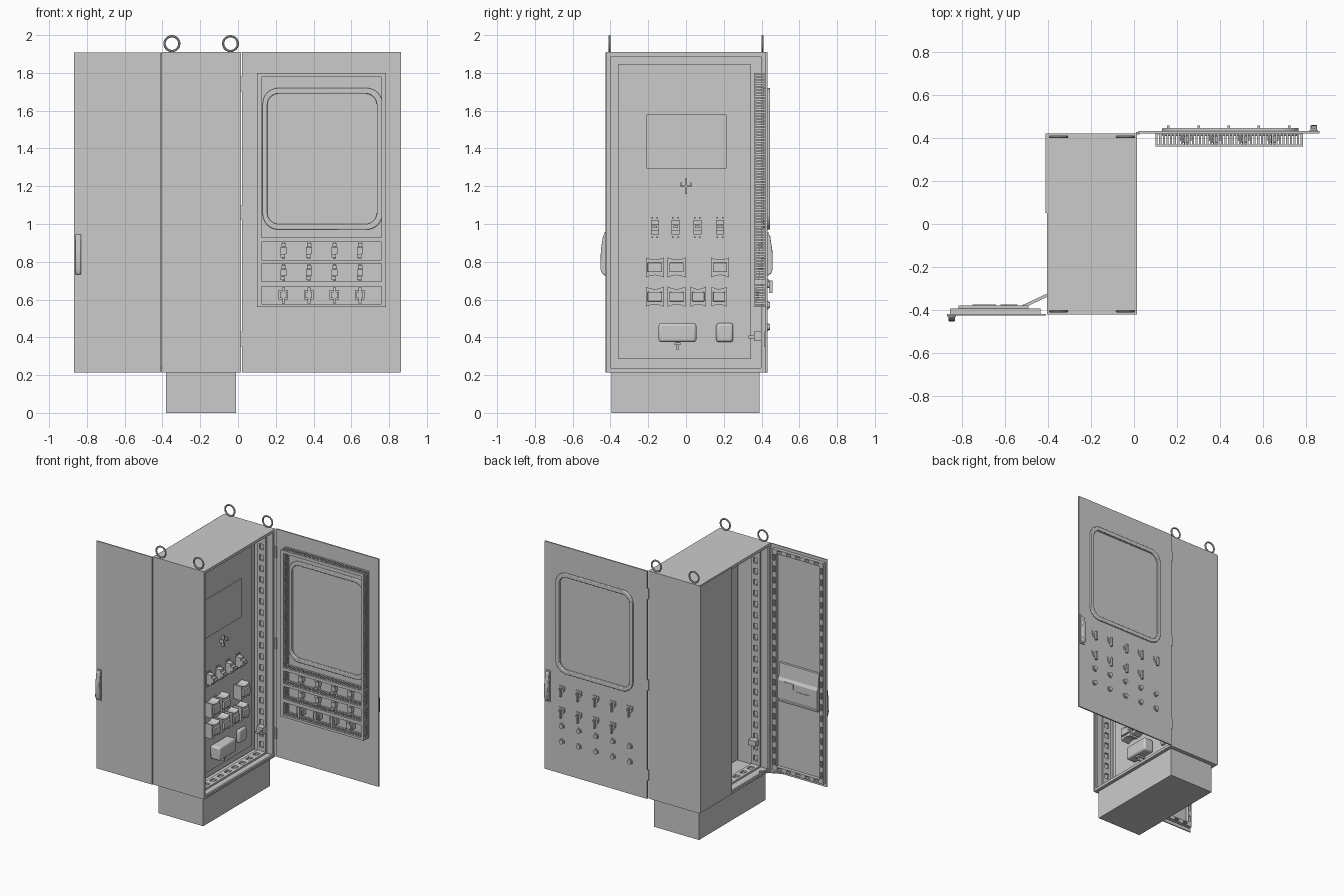
import bpy, bmesh, math
from mathutils import Matrix, Vector

if "Cube" in bpy.data.objects:
    bpy.data.objects.remove(bpy.data.objects["Cube"])


def finish(name, bm, bevel=0, smooth=False):
    bmesh.ops.recalc_face_normals(bm, faces=bm.faces)
    me = bpy.data.meshes.new(name)
    bm.to_mesh(me)
    bm.free()
    ob = bpy.data.objects.new(name, me)
    bpy.context.collection.objects.link(ob)
    if bevel:
        m = ob.modifiers.new("bevel", 'BEVEL')
        m.width, m.segments, m.limit_method = bevel, 3, 'ANGLE'
    if smooth:
        bpy.context.view_layer.objects.active = ob
        ob.select_set(True)
        bpy.ops.object.shade_smooth_by_angle()
        ob.select_set(False)
    return ob


def boxes(name, items, bevel=0):
    """One object from boxes given as (x0, x1, y0, y1, z0, z1)."""
    bm = bmesh.new()
    for x0, x1, y0, y1, z0, z1 in items:
        mat = (Matrix.Translation(((x0 + x1) / 2, (y0 + y1) / 2, (z0 + z1) / 2))
               @ Matrix.Diagonal((x1 - x0, y1 - y0, z1 - z0, 1)))
        bmesh.ops.create_cube(bm, size=1, matrix=mat)
    return finish(name, bm, bevel, bevel > 0)


def ladder(b, long, wide, pitch, rung, edge):
    """Perforated strip filling box b: two side bars with rungs between."""
    out = []
    for s in (0, 1):
        c = list(b)
        if s:
            c[2 * wide] = b[2 * wide + 1] - edge
        else:
            c[2 * wide + 1] = b[2 * wide] + edge
        out.append(c)
    lo, hi = b[2 * long], b[2 * long + 1]
    n = max(1, round((hi - lo - rung) / pitch))
    for i in range(n + 1):
        c = list(b)
        c[2 * long] = lo + (hi - lo - rung) * i / n
        c[2 * long + 1] = c[2 * long] + rung
        out.append(c)
    return out


def prism(name, profiles, x0, x1, bevel=0):
    """Extrude (y, z) outlines along x."""
    bm = bmesh.new()
    for pts in profiles:
        f = bm.faces.new([bm.verts.new((x0, y, z)) for y, z in pts])
        r = bmesh.ops.extrude_face_region(bm, geom=[f])
        bmesh.ops.translate(bm, vec=(x1 - x0, 0, 0),
                            verts=[v for v in r['geom'] if isinstance(v, bmesh.types.BMVert)])
    return finish(name, bm, bevel, bevel > 0)


def cylinders(name, items):
    """Cylinders along y given as (x, z, radius, y0, y1)."""
    bm = bmesh.new()
    for x, z, r, y0, y1 in items:
        bmesh.ops.create_cone(bm, cap_ends=True, segments=24, radius1=r, radius2=r, depth=y1 - y0,
                              matrix=Matrix.Translation((x, (y0 + y1) / 2, z)) @ Matrix.Rotation(math.pi / 2, 4, 'X'))
    return finish(name, bm, 0, True)


def round_rect(x0, x1, z0, z1, r, n=8):
    pts = []
    for k, (cx, cz) in enumerate(((x1 - r, z1 - r), (x0 + r, z1 - r), (x0 + r, z0 + r), (x1 - r, z0 + r))):
        for i in range(n + 1):
            a = math.pi / 2 * (k + i / n)
            pts.append((cx + r * math.cos(a), cz + r * math.sin(a)))
    return pts


def ring(name, outer, inner, y0, y1, bevel=0):
    bm = bmesh.new()
    loops = [[bm.verts.new((x, y, z)) for x, z in pts]
             for pts, y in ((outer, y0), (inner, y0), (inner, y1), (outer, y1))]
    n = len(outer)
    for k in range(4):
        a, b = loops[k], loops[(k + 1) % 4]
        for i in range(n):
            j = (i + 1) % n
            bm.faces.new((a[i], a[j], b[j], b[i]))
    return finish(name, bm, bevel, True)


# --- cabinet shell, open at +x and on half of the -x side ---
boxes("plinth", [(-.38, -.01, -.395, .39, 0, .216)])
T = .01
boxes("cabinet_shell", [
    (-.405, .015, -.42, .42, .215, .215 + T), (-.405, .015, -.42, .42, 1.91 - T, 1.91),
    (-.405, .015, -.42, -.42 + T, .215, 1.91), (-.405, .015, .42 - T, .42, .215, 1.91)])
for nm, x0, x1, ya in (("front_opening_lip", 0, .013, .42), ("rear_opening_lip", -.404, -.392, .06)):
    boxes(nm, [(x0, x1, -.418, -.398, .217, 1.908), (x0, x1, ya - .022, ya - .002, .217, 1.908),
               (x0, x1, -.418, ya, .217, .237), (x0, x1, -.418, ya, 1.888, 1.908)])
boxes("rear_fixed_panel", [(-.412, -.404, .05, .42, .22, 1.905)])

# --- perforated mounting rails ---
rails = []
for x0 in (-.12, -.33):
    for y0 in (-.41, .397):
        rails += ladder((x0, x0 + .07, y0, y0 + .013, .225, 1.9), 2, 0, .083, .04, .018)
    rails += ladder((x0, x0 + .07, -.4, .4, .225, .238), 1, 0, .083, .04, .018)
    rails += ladder((x0, x0 + .07, -.4, .4, 1.887, 1.9), 1, 0, .083, .04, .018)
boxes("mounting_rails", rails)
boxes("rail_brackets", [(-.1, -.05, .36, .4, .38, .43), (-.09, -.06, .33, .37, .395, .41),
                        (-.32, -.26, -.4, -.36, .39, .43)])

# --- mounting plate and its equipment ---
P = -.13
boxes("mounting_plate", [(P - .02, P - .012, -.397, .397, .238, 1.888), (P - .014, P, -.36, .345, .285, 1.845)])
boxes("display_panel", [(P, P + .008, -.21, .215, 1.295, 1.58)])
boxes("cable_hook", [(P, P + .02, -.006, .006, 1.16, 1.24), (P + .01, P + .02, -.03, .03, 1.195, 1.205),
                     (P, P + .03, -.03, -.022, 1.195, 1.22), (P, P + .03, .022, .03, 1.195, 1.22)])
brk = []
for y in (-.165, -.055, .06, .18):
    brk += [(P, P + .04, y - .021, y + .021, .945, 1.02), (P + .04, P + .06, y - .021, y + .021, .965, 1.0),
            (P + .06, P + .075, y - .012, y + .012, .98, .992)]
    brk += [(P, P + .01, y + d - .004, y + d + .004, z, z + .008)
            for d in (-.014, .014) for z in (.925, 1.03)]
boxes("circuit_breakers", brk)


def waisted(y, z, w, h):
    n, pts = 8, []
    for s in (1, -1):   # concave top and bottom edges
        pts += [(y + s * w * (1 - 2 * i / n), z + s * (h - .012 * math.sin(math.pi * i / n)))
                for i in range(n + 1)]
    return pts


spots = [(-.165, .77, .048), (-.05, .77, .047), (.18, .77, .047),
         (-.165, .615, .048), (-.05, .615, .047), (.065, .615, .04), (.175, .615, .04)]
prism("contactor_bodies", [waisted(y, z, w, .053) for y, z, w in spots], P, P + .065)
boxes("contactor_fronts", [(P + .06, P + .08, y - w * .8, y + w * .8, z - .025, z + .025) for y, z, w in spots], .003)
boxes("power_socket", [(P, P + .08, -.145, .055, .375, .475)], .014)
boxes("socket_lever", [(P, P + .05, -.052, -.038, .335, .38), (P, P + .06, -.06, -.03, .36, .372)])
boxes("small_socket", [(P, P + .03, .16, .25, .375, .475)], .014)

# --- front door, swung open, inside facing -y ---
hole = round_rect(.155, .735, 1.0, 1.69, .06)
ring("front_door", round_rect(.02, .862, .215, 1.91, .001), hole, .421, .431)
big = round_rect(.13, .765, .97, 1.72, .085)
ring("window_frame_outside", big, hole, .43, .446, .005)
ring("window_frame_inside", big, hole, .408, .422, .005)
boxes("window_pane", [(.15, .74, .423, .428, .99, 1.7)])
boxes("door_hinges", [(.01, .026, .416, .428, z, z + .08) for z in (.35, 1.02, 1.7)])

# slotted wiring ducts on the inside of the door
duct, cover = [], []
F0, F1 = .362, .422
for x0, x1 in ((.1, .124), (.76, .784)):
    cover.append((x0, x1, .359, .365, .56, 1.8))
    for x in (x0, x1 - .004):
        duct += ladder((x, x + .004, F0, F1, .56, 1.8), 2, 1, .017, .01, .006)
for z0, z1 in ((1.778, 1.8), (.905, .928), (.79, .81), (.67, .695), (.56, .577)):
    cover.append((.124, .76, .359, .365, z0, z1))
    for z in (z0, z1 - .004):
        duct += ladder((.1, .784, F0, F1, z, z + .004), 0, 1, .017, .01, .006)
boxes("wiring_duct_fingers", duct)
boxes("wiring_duct_covers", cover)

# contact blocks between the ducts
blocks = []
for x in (.24, .375, .51, .645):
    for z in (.86, .742):
        blocks += [(x - .016, x + .016, .39, .422, z - .018, z + .018),
                   (x - .01, x + .014, .38, .422, z + .02, z + .038),
                   (x - .014, x + .01, .38, .422, z - .038, z - .02),
                   (x - .008, x + .008, .405, .422, z - .045, z + .045)]
    blocks += [(x - .026, x + .026, .385, .422, .6, .65), (x - .008, x + .008, .37, .422, .58, .665),
               (x - .017, x + .017, .375, .422, .608, .64)]
boxes("contact_blocks", blocks)

# switches and push buttons on the outside of the door
cols = (.72, .58, .44, .3, .16)
sw = [(x, .84) for x in cols] + [(x, .68) for x in cols[:4]]
cylinders("switch_bases", [(x, z, .02, .43, .442) for x, z in sw])
boxes("switch_levers", [b for x, z in sw for b in (
    (x - .006, x + .006, .44, .458, z - .045, z + .02), (x - .024, x + .024, .43, .436, z - .002, z + .03))])
cylinders("push_buttons", [(x, z, r, .43, y) for x in cols for z in (.57, .455) for r, y in ((.022, .436), (.016, .444))])


# door handles
def handle(name, x, y, s):
    prof = [(y, .73), (y + s * .018, .735), (y + s * .028, .76), (y + s * .026, .86), (y + s * .014, .94), (y, .95)]
    prism(name, [prof], x - .015, x + .015, .005)
    boxes(name + "_plate", [(x - .019, x + .019, min(y, y + s * .006), max(y, y + s * .006), .725, .957)])


handle("front_door_handle", .835, .431, 1)
handle("rear_door_handle", -.846, -.425, -1)

# --- rear door, swung open, inside facing +y ---
boxes("rear_door", [(-.868, -.408, -.426, -.418, .215, 1.908)])
fr = []
for x0 in (-.855, -.465):
    fr += ladder((x0, x0 + .03, -.4, -.393, .24, 1.885), 2, 0, .083, .04, .008)
    fr += [(x0, x0 + .004, -.419, -.393, .24, 1.885), (x0 + .026, x0 + .03, -.419, -.393, .24, 1.885)]
for z0 in (.24, 1.855):
    fr += ladder((-.855, -.435, -.4, -.393, z0, z0 + .03), 0, 2, .083, .04, .008)
    fr += [(-.855, -.435, -.419, -.393, z0, z0 + .004), (-.855, -.435, -.419, -.393, z0 + .026, z0 + .03)]
boxes("rear_door_frame", fr)
prism("document_pocket", [[(-.418, .77), (-.385, .77), (-.378, .8), (-.378, .93), (-.39, .95), (-.4, 1.05), (-.418, 1.05)]],
      -.815, -.49)
boxes("pocket_papers", [(-.62, -.54, -.38, -.374, .89, .93), (-.75, -.64, -.38, -.374, .83, .88)])

# door stay
bm = bmesh.new()
a, b = Vector((-.38, -.32, .24)), Vector((-.53, -.39, .24))
d = b - a
bmesh.ops.create_cube(bm, size=1, matrix=Matrix.Translation((a + b) / 2)
                      @ Matrix.Rotation(math.atan2(d.y, d.x), 4, 'Z') @ Matrix.Diagonal((d.length, .014, .008, 1)))
finish("door_stay", bm)

# --- lifting eyes ---
for x in (-.35, -.04):
    for y in (-.405, .405):
        bpy.ops.mesh.primitive_torus_add(location=(x, y, 1.955), rotation=(math.pi / 2, 0, 0), major_radius=.039,
                                         minor_radius=.006, major_segments=32, minor_segments=10)
        bpy.context.object.name = "lifting_eye"
        bpy.ops.object.shade_smooth_by_angle()
        bpy.context.object.select_set(False)
